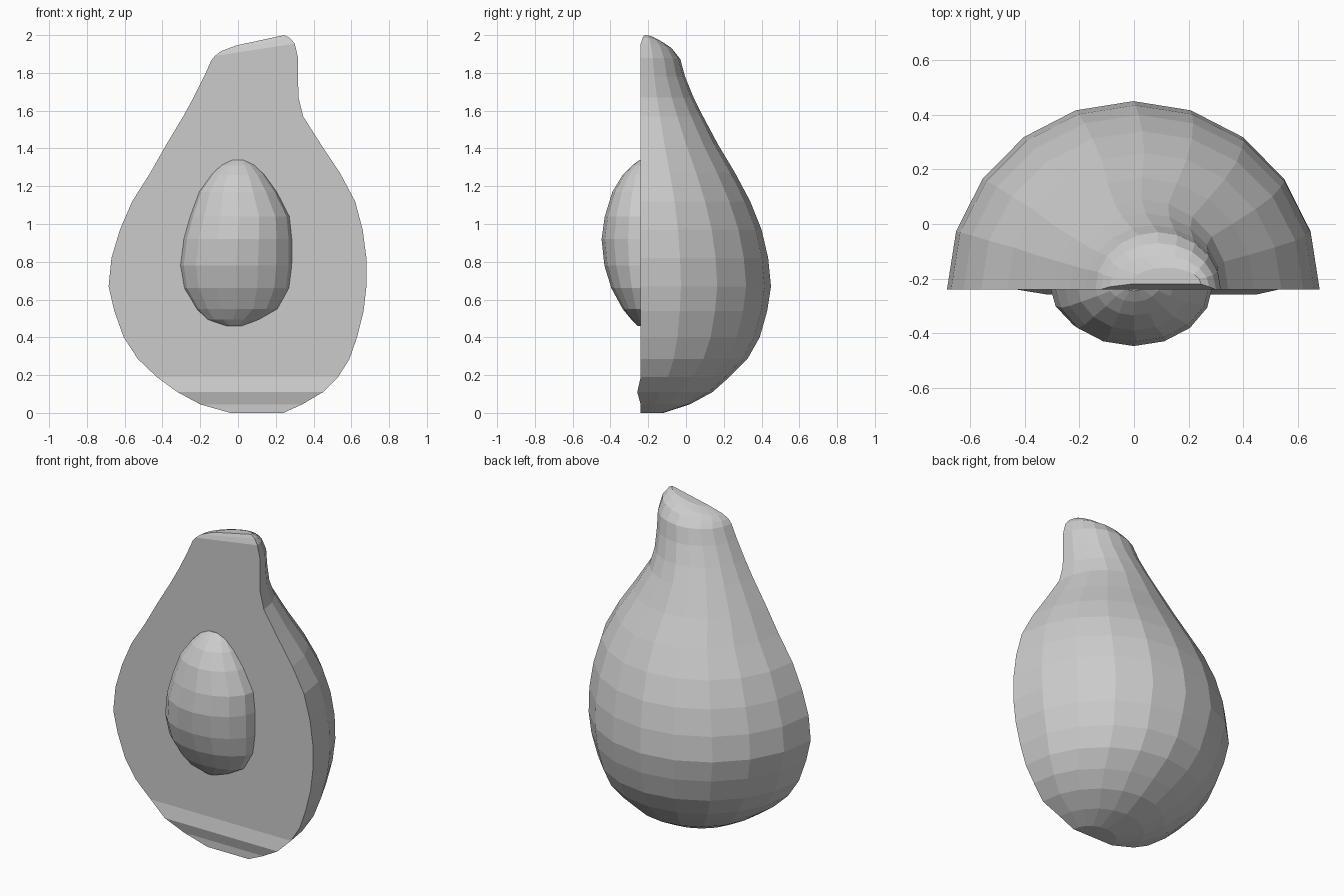
import bpy, bmesh, math

grey = bpy.data.materials.new("plain grey")
grey.diffuse_color = (0.6, 0.6, 0.6, 1)


def half_loft(name, rings, angles):
    """Loft half-oval rings: (z left, z right, x left, x right, flat y, curved y)."""
    bm = bmesh.new()
    loops = []
    for zl, zr, xl, xr, flat, curved in rings:
        cx, rx = (xl + xr) / 2, (xr - xl) / 2
        loop = []
        for a in angles:
            c, s = math.cos(math.radians(a)), math.sin(math.radians(a))
            t = (1 + c) / 2
            loop.append(bm.verts.new((cx + rx * c, flat + (curved - flat) * s, zl + (zr - zl) * t)))
        loops.append(loop)
    n = len(angles)
    for a, b in zip(loops, loops[1:]):
        for i in range(n):
            j = (i + 1) % n
            bm.faces.new((a[i], a[j], b[j], b[i]))
    bm.faces.new(loops[0])
    bm.faces.new(loops[-1])
    bmesh.ops.recalc_face_normals(bm, faces=bm.faces)
    mesh = bpy.data.meshes.new(name)
    bm.to_mesh(mesh)
    bm.free()
    mesh.materials.append(grey)
    obj = bpy.data.objects.new(name, mesh)
    bpy.context.collection.objects.link(obj)
    return obj


F = -0.24  # plane of the cut face

# Fruit half: level rings, with a shallow ridge low on the cut face
body = [(z, z, xl, xr, f, y) for z, xl, xr, f, y in [
    (0.00, -0.04, 0.24, F, -0.12),
    (0.045, -0.20, 0.34, F, 0.02),
    (0.11, -0.32, 0.45, -0.258, 0.14),
    (0.19, -0.43, 0.53, F, 0.23),
    (0.285, -0.53, 0.59, F, 0.325),
    (0.40, -0.605, 0.63, F, 0.39),
    (0.54, -0.655, 0.665, F, 0.43),
    (0.67, -0.685, 0.68, F, 0.45),
    (0.82, -0.67, 0.68, F, 0.435),
    (0.97, -0.625, 0.66, F, 0.40),
    (1.12, -0.56, 0.62, F, 0.34),
    (1.27, -0.465, 0.54, F, 0.26),
    (1.42, -0.38, 0.44, F, 0.17),
    (1.57, -0.29, 0.345, F, 0.09),
    (1.67, -0.235, 0.32, F, 0.04),
    (1.78, -0.18, 0.318, F, -0.005)]]
# Slanted stem end, higher on the right
body += [
    (1.865, 1.88, -0.142, 0.318, F, -0.03),
    (1.89, 1.955, -0.122, 0.30, F, -0.07),
    (1.915, 1.985, -0.09, 0.275, -0.23, -0.115),
    (1.945, 2.00, -0.01, 0.245, -0.22, -0.16)]
half_loft("fruit_half", body, [18 * i for i in range(11)])

# Stone bulging out of the cut face
stone = [(z, z, xl, xr, -0.22, y) for z, xl, xr, y in [
    (0.46, -0.07, 0.03, -0.255),
    (0.495, -0.17, 0.12, -0.29),
    (0.55, -0.225, 0.215, -0.335),
    (0.66, -0.29, 0.275, -0.395),
    (0.78, -0.31, 0.29, -0.432),
    (0.92, -0.292, 0.29, -0.447),
    (1.04, -0.258, 0.277, -0.43),
    (1.17, -0.21, 0.21, -0.39),
    (1.26, -0.145, 0.145, -0.335),
    (1.31, -0.095, 0.095, -0.285),
    (1.34, -0.04, 0.04, -0.245)]]
half_loft("stone", stone, [22.5 * i for i in range(9)])
